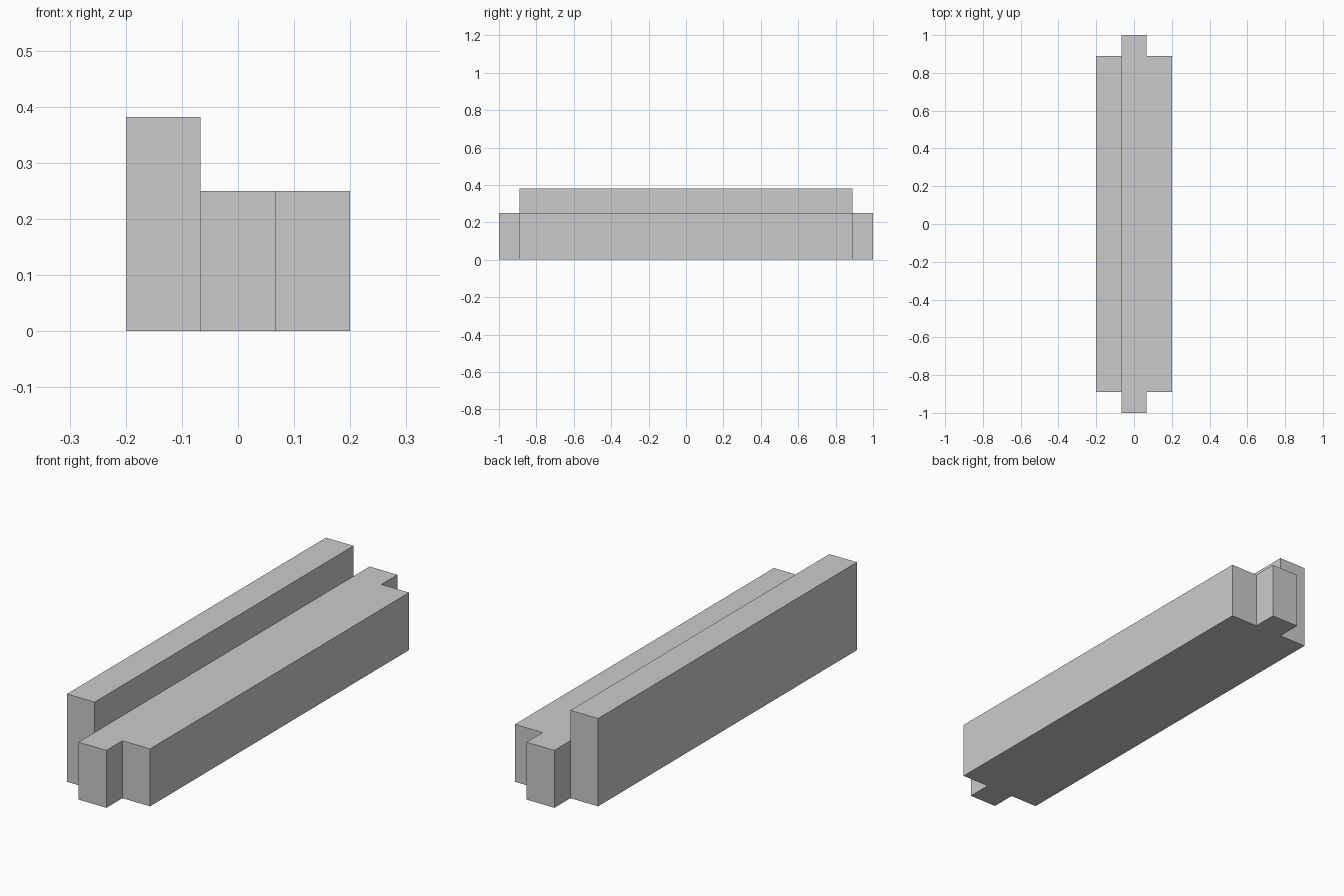
import bpy
import bmesh

cube = bpy.data.objects.get("Cube")
if cube:
    bpy.data.objects.remove(cube, do_unlink=True)

HALF_W, CORE_W = 0.2, 0.067      # outer and core half widths
BODY_Y, END_Y = 0.89, 1.0        # wing and core half lengths
LOW, HIGH = 0.25, 0.382          # bed and rail heights

grey = bpy.data.materials.new("plain_grey")
grey.use_nodes = True
colour = (0.6, 0.6, 0.6, 1)
grey.diffuse_color = colour
grey.node_tree.nodes["Principled BSDF"].inputs["Base Color"].default_value = colour


def raise_faces(bm, faces, height):
    """Extrude faces upward and return the new top faces."""
    geom = bmesh.ops.extrude_face_region(bm, geom=faces)["geom"]
    verts = [g for g in geom if isinstance(g, bmesh.types.BMVert)]
    bmesh.ops.translate(bm, verts=verts, vec=(0, 0, height))
    return [g for g in geom if isinstance(g, bmesh.types.BMFace)]


bm = bmesh.new()
# Footprint: core with protruding ends and one wing, then the rail wing
outline = [(-CORE_W, -BODY_Y), (-CORE_W, -END_Y), (CORE_W, -END_Y),
           (CORE_W, -BODY_Y), (HALF_W, -BODY_Y), (HALF_W, BODY_Y),
           (CORE_W, BODY_Y), (CORE_W, END_Y), (-CORE_W, END_Y),
           (-CORE_W, BODY_Y)]
core = [bm.verts.new((x, y, 0)) for x, y in outline]
wing = [bm.verts.new((-HALF_W, y, 0)) for y in (BODY_Y, -BODY_Y)]
base = [bm.faces.new(core), bm.faces.new([core[0], core[-1]] + wing)]

# Raise the whole bed, then the rail along one side
tops = raise_faces(bm, base, LOW)
rail = [f for f in tops if f.calc_center_median().x < -CORE_W]
raise_faces(bm, rail, HIGH - LOW)

# Close the underside if the extrusion consumed the footprint
if not any(all(v.co.z == 0 for v in f.verts) for f in bm.faces):
    bm.faces.new(core)
    bm.faces.new([core[0], core[-1]] + wing)
# Drop leftover faces inside the rail
inner = [f for f in bm.faces if f.normal.z ** 2 > 0.5
         and abs(f.calc_center_median().z - LOW) < 0.001
         and f.calc_center_median().x < -CORE_W]
if inner:
    bmesh.ops.delete(bm, geom=inner, context="FACES_ONLY")
bmesh.ops.recalc_face_normals(bm, faces=bm.faces)

mesh = bpy.data.meshes.new("stepped_beam")
bm.to_mesh(mesh)
bm.free()
mesh.materials.append(grey)
beam = bpy.data.objects.new("stepped_beam", mesh)
bpy.context.collection.objects.link(beam)
